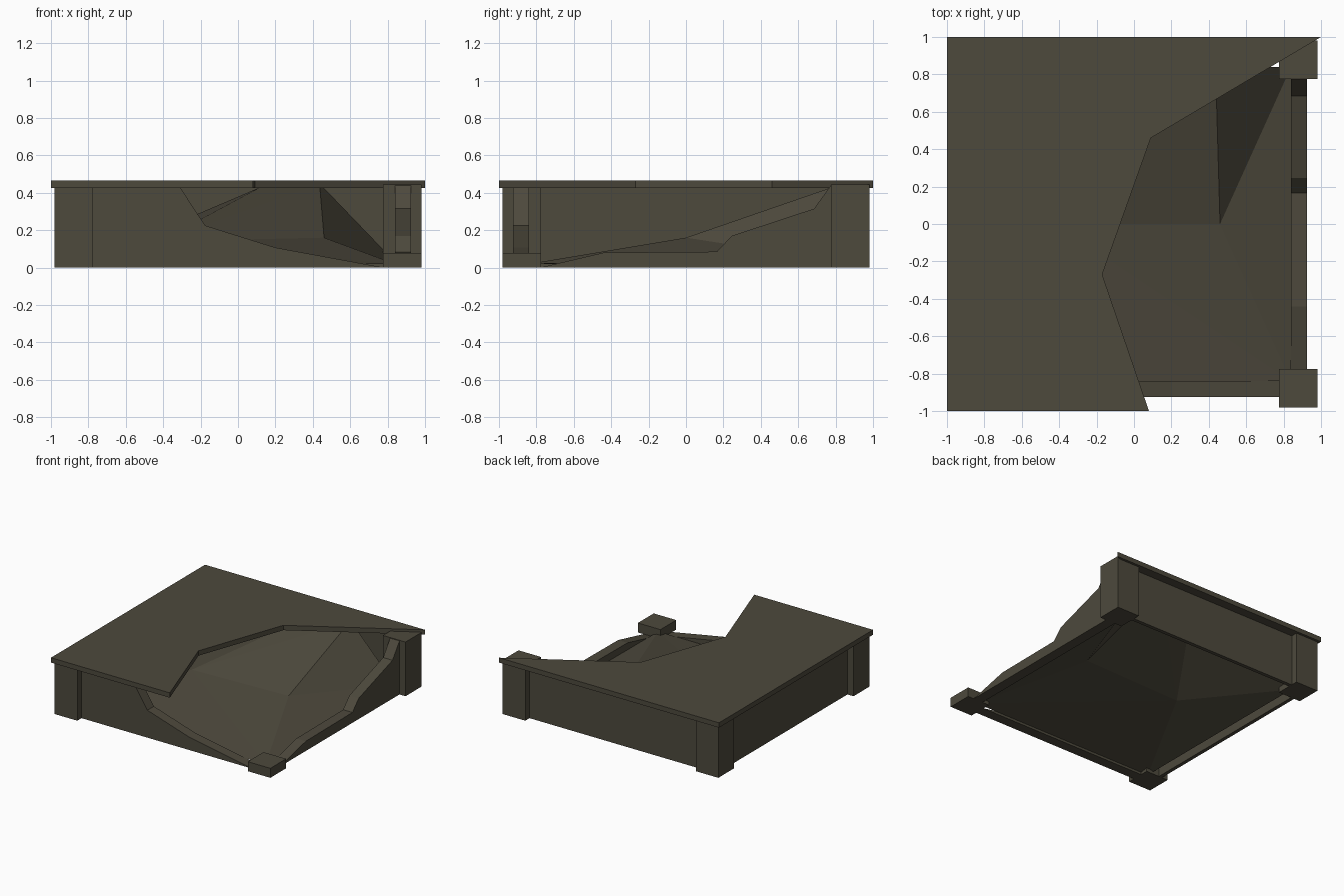
import bpy, bmesh
from mathutils import Vector

if "Cube" in bpy.data.objects:
    bpy.data.objects.remove(bpy.data.objects["Cube"])

mat = bpy.data.materials.new("dark olive stone")
mat.diffuse_color = (0.075, 0.067, 0.046, 1)
mat.use_nodes = True
mat.node_tree.nodes["Principled BSDF"].inputs["Base Color"].default_value = mat.diffuse_color


def finish(bm, name, solid=True):
    if solid:
        bmesh.ops.recalc_face_normals(bm, faces=bm.faces)
    me = bpy.data.meshes.new(name)
    bm.to_mesh(me)
    bm.free()
    me.materials.append(mat)
    ob = bpy.data.objects.new(name, me)
    bpy.context.collection.objects.link(ob)
    return ob


def prism(name, pts, offset):
    """Extrude a flat outline (list of 3D points) along an offset."""
    bm = bmesh.new()
    face = bm.faces.new([bm.verts.new(p) for p in pts])
    ext = bmesh.ops.extrude_face_region(bm, geom=[face], use_keep_orig=True)
    verts = [g for g in ext["geom"] if isinstance(g, bmesh.types.BMVert)]
    bmesh.ops.translate(bm, verts=verts, vec=Vector(offset))
    return finish(bm, name)


def box(name, x0, x1, y0, y1, z0, z1):
    return prism(name, [(x0, y0, z0), (x1, y0, z0), (x1, y1, z0), (x0, y1, z0)],
                 (0, 0, z1 - z0))


# broken roof slab
roof = [(-1, -1), (0.08, -1), (-0.17, -0.27), (0.09, 0.46), (1, 1), (-1, 1)]
prism("roof_slab", [(x, y, 0.425) for x, y in roof], (0, 0, 0.04))

# corner pillars, the front right one is broken short
for sx, sy, h, name in [(-1, -1, 0.445, "front_left"), (-1, 1, 0.445, "back_left"),
                        (1, 1, 0.445, "back_right"), (1, -1, 0.078, "front_right")]:
    box(name + "_pillar", *sorted((sx * 0.775, sx * 0.98)),
        *sorted((sy * 0.775, sy * 0.98)), 0, h)

# intact back and left walls
box("back_wall", -0.9, 0.9, 0.895, 0.925, 0, 0.43)
box("left_wall", -0.925, -0.895, -0.9, 0.9, 0, 0.43)

# crumbled front wall, profile along x
front = [(-0.9, 0), (-0.9, 0.43), (-0.31, 0.43), (-0.214, 0.283), (-0.176, 0.225),
         (0.2, 0.107), (0.78, 0)]
prism("front_wall", [(x, -0.925, z) for x, z in front], (0, 0.085, 0))

# crumbled right wall, profile along y
right = [(-0.78, 0), (-0.44, 0.08), (0.165, 0.085), (0.245, 0.17), (0.685, 0.315),
         (0.775, 0.44), (0.84, 0.44), (0.84, 0)]
prism("right_wall", [(0.84, y, z) for y, z in right], (0.085, 0, 0))

# rubble slope inside, rising to the back
bm = bmesh.new()
fl, fr, br, bl, ml, m1, m2, b1, b2 = [bm.verts.new(p) for p in [
    (-0.84, -0.84, 0.02), (0.84, -0.84, 0.02), (0.84, 0.84, 0.03), (-0.84, 0.84, 0.02),
    (-0.84, 0, 0.02), (-0.42, 0, 0.14), (0.46, 0, 0.16),
    (0.12, 0.84, 0.43), (0.436, 0.84, 0.45)]]
for f in [(fl, fr, m1), (fr, m2, m1), (fr, br, m2), (br, b2, m2), (m2, b2, m1),
          (b2, b1, m1), (b1, bl, m1), (bl, ml, m1), (ml, fl, m1)]:
    bm.faces.new(f)
finish(bm, "rubble_slope", solid=False)
